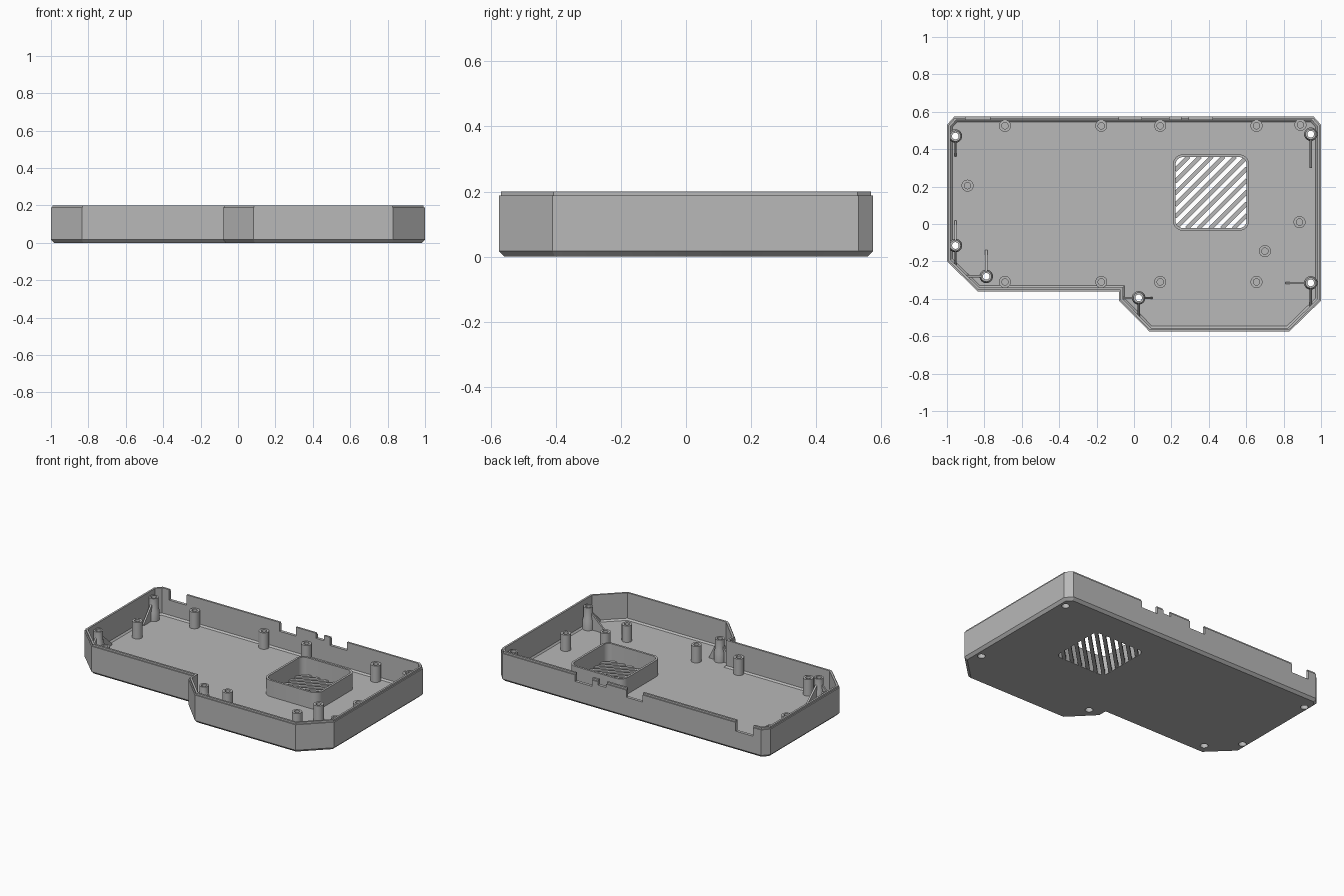
import bpy, bmesh, math
from mathutils import Vector

if "Cube" in bpy.data.objects:
    bpy.data.objects.remove(bpy.data.objects["Cube"])

grey = bpy.data.materials.new("grey_plastic")
grey.diffuse_color = (0.48, 0.48, 0.48, 1)
grey.use_nodes = True
grey.node_tree.nodes["Principled BSDF"].inputs["Base Color"].default_value = grey.diffuse_color


def finish(bm, name, smooth=True):
    bmesh.ops.recalc_face_normals(bm, faces=bm.faces)
    me = bpy.data.meshes.new(name)
    bm.to_mesh(me)
    bm.free()
    ob = bpy.data.objects.new(name, me)
    bpy.context.collection.objects.link(ob)
    me.materials.append(grey)
    if smooth:
        shade(ob)
    return ob


def shade(ob):
    bpy.ops.object.select_all(action='DESELECT')
    ob.select_set(True)
    bpy.context.view_layer.objects.active = ob
    bpy.ops.object.shade_smooth_by_angle(angle=math.radians(30))


def inset(pts, d):
    """Mitred inward offset of a counter-clockwise outline."""
    out = []
    for i, p in enumerate(pts):
        p = Vector(p)
        a = (p - Vector(pts[i - 1])).normalized()
        b = (Vector(pts[(i + 1) % len(pts)]) - p).normalized()
        na, nb = Vector((-a.y, a.x)), Vector((-b.y, b.x))
        out.append(p + (na + nb) * d / (1 + na.dot(nb)))
    return out


def loft(bm, rings, cap=False, closed=False):
    """Skin a list of (outline, z) rings."""
    vs = [[bm.verts.new((p[0], p[1], z)) for p in pts] for pts, z in rings]
    n = len(vs[0])
    pairs = list(zip(vs, vs[1:])) + ([(vs[-1], vs[0])] if closed else [])
    for a, b in pairs:
        for i in range(n):
            j = (i + 1) % n
            bm.faces.new((a[i], a[j], b[j], b[i]))
    if cap:
        bm.faces.new(vs[0])
        bm.faces.new(vs[-1])


def circle(c, r, n=24):
    return [(c[0] + r * math.cos(2 * math.pi * i / n),
             c[1] + r * math.sin(2 * math.pi * i / n)) for i in range(n)]


def rounded(c, h, r, n=6):
    """Rounded square outline with half size h."""
    pts = []
    for k, (sx, sy) in enumerate([(1, 1), (-1, 1), (-1, -1), (1, -1)]):
        for i in range(n + 1):
            t = math.pi / 2 * (k + i / n)
            pts.append((c[0] + sx * (h - r) + r * math.cos(t),
                        c[1] + sy * (h - r) + r * math.sin(t)))
    return pts


def rect(x0, x1, y0, y1):
    return [(x0, y0), (x1, y0), (x1, y1), (x0, y1)]


outline = [(-1, -0.2), (-0.835, -0.36), (-0.08, -0.36), (-0.08, -0.41),
           (0.083, -0.575), (0.83, -0.575), (1, -0.41), (1, 0.53),
           (0.96, 0.575), (-0.96, 0.575), (-1, 0.53)]
FLOOR, PEG_TOP = 0.02, 0.13
fan, fan_half = (0.412, 0.168), 0.19

# tower position, then ribs as (direction x, direction y, reach)
towers = [((-0.955, 0.47), [(0, -1, 0.11)]),
          ((0.945, 0.48), [(0, -1, 0.18)]),
          ((-0.955, -0.115), [(0, 1, 0.135), (0, -1, 0.115)]),
          ((-0.79, -0.28), [(0, 1, 0.14), (-1, 0, 0.115)]),
          ((0.025, -0.395), [(1, 0, 0.075), (0, -1, 0.11), (-1, 0, 0.09)]),
          ((0.945, -0.315), [(-1, 0, 0.135), (0, -1, 0.125)])]

# tray: chamfered base, walls, stepped rim, floor
bm = bmesh.new()
loft(bm, [(inset(outline, d), z) for d, z in
          [(0.017, 0), (0, 0.017), (0, 0.188), (0.007, 0.188), (0.007, 0.2),
           (0.02, 0.2), (0.02, 0.03), (0.03, FLOOR)]], cap=True)
tray = finish(bm, "tray", False)

# cutters: screw holes, fan opening, connector notches in the back wall
bm = bmesh.new()
for c, _ in towers:
    loft(bm, [(circle(c, 0.024), -0.05), (circle(c, 0.024), 0.05)], cap=True)
hole = rounded(fan, fan_half, 0.04)
loft(bm, [(hole, -0.05), (hole, 0.05)], cap=True)
for x0, x1, z in [(-0.90, -0.77, 0.13), (-0.08, 0.04, 0.14),
                  (0.19, 0.25, 0.165), (0.295, 0.42, 0.145)]:
    r = rect(x0, x1, 0.53, 0.65)
    loft(bm, [(r, z), (r, 0.3)], cap=True)
cutter = finish(bm, "tray_cutter", False)
mod = tray.modifiers.new("cuts", 'BOOLEAN')
mod.operation, mod.solver, mod.object = 'DIFFERENCE', 'EXACT', cutter
bpy.context.view_layer.objects.active = tray
bpy.ops.object.modifier_apply(modifier=mod.name)
bpy.data.objects.remove(cutter)
shade(tray)

# fan frame
bm = bmesh.new()
outer = rounded(fan, fan_half + 0.014, 0.054)
loft(bm, [(outer, 0.015), (outer, PEG_TOP), (hole, PEG_TOP), (hole, 0.015)],
     closed=True)
finish(bm, "fan_frame")

# diagonal grille slats
bm = bmesh.new()
step, width = 0.0625, 0.011
for k in range(-5, 6):
    c = k * step
    a, b = max(-fan_half, -fan_half - c), min(fan_half, fan_half - c)
    mid = Vector((fan[0] + (a + b) / 2, fan[1] + (a + b) / 2 + c))
    u = Vector((1, 1)).normalized()
    n = Vector((-u.y, u.x)) * width
    l = u * ((b - a) / math.sqrt(2) + 0.004)
    r = [mid - l - n, mid + l - n, mid + l + n, mid - l + n]
    loft(bm, [(r, 0.001), (r, 0.019)], cap=True)
finish(bm, "grille_slats", False)

# board pegs with blind holes
bm = bmesh.new()
for c in [(x, y) for x in (-0.69, -0.175, 0.14, 0.655) for y in (0.525, -0.31)] + [
        (0.89, 0.53), (-0.89, 0.205), (0.885, 0.01), (0.70, -0.145)]:
    loft(bm, [(circle(c, r), z) for r, z in
              [(0.032, 0.015), (0.032, PEG_TOP), (0.017, PEG_TOP), (0.017, 0.04)]],
         cap=True)
finish(bm, "board_pegs")

# screw towers, open right through
bm = bmesh.new()
for c, _ in towers:
    loft(bm, [(circle(c, r), z) for r, z in
              [(0.036, 0.017), (0.036, 0.08), (0.029, 0.105), (0.029, 0.17),
               (0.018, 0.17), (0.018, 0.03), (0.024, 0.03), (0.024, 0.017)]],
         closed=True)
finish(bm, "screw_towers")

# triangular ribs bracing the towers
bm = bmesh.new()
for c, ribs in towers:
    for dx, dy, reach in ribs:
        d, s = Vector((dx, dy, 0)), Vector((-dy, dx, 0)) * 0.006
        o = Vector((c[0], c[1], 0))
        side = [(0.026, 0.015), (reach, 0.015), (reach, 0.03), (0.026, 0.13)]
        a, b = [[bm.verts.new(o + d * t + k * s + Vector((0, 0, z))) for t, z in side]
                for k in (-1, 1)]
        bm.faces.new(a)
        bm.faces.new(b)
        for i in range(4):
            j = (i + 1) % 4
            bm.faces.new((a[i], a[j], b[j], b[i]))
finish(bm, "tower_ribs", False)
